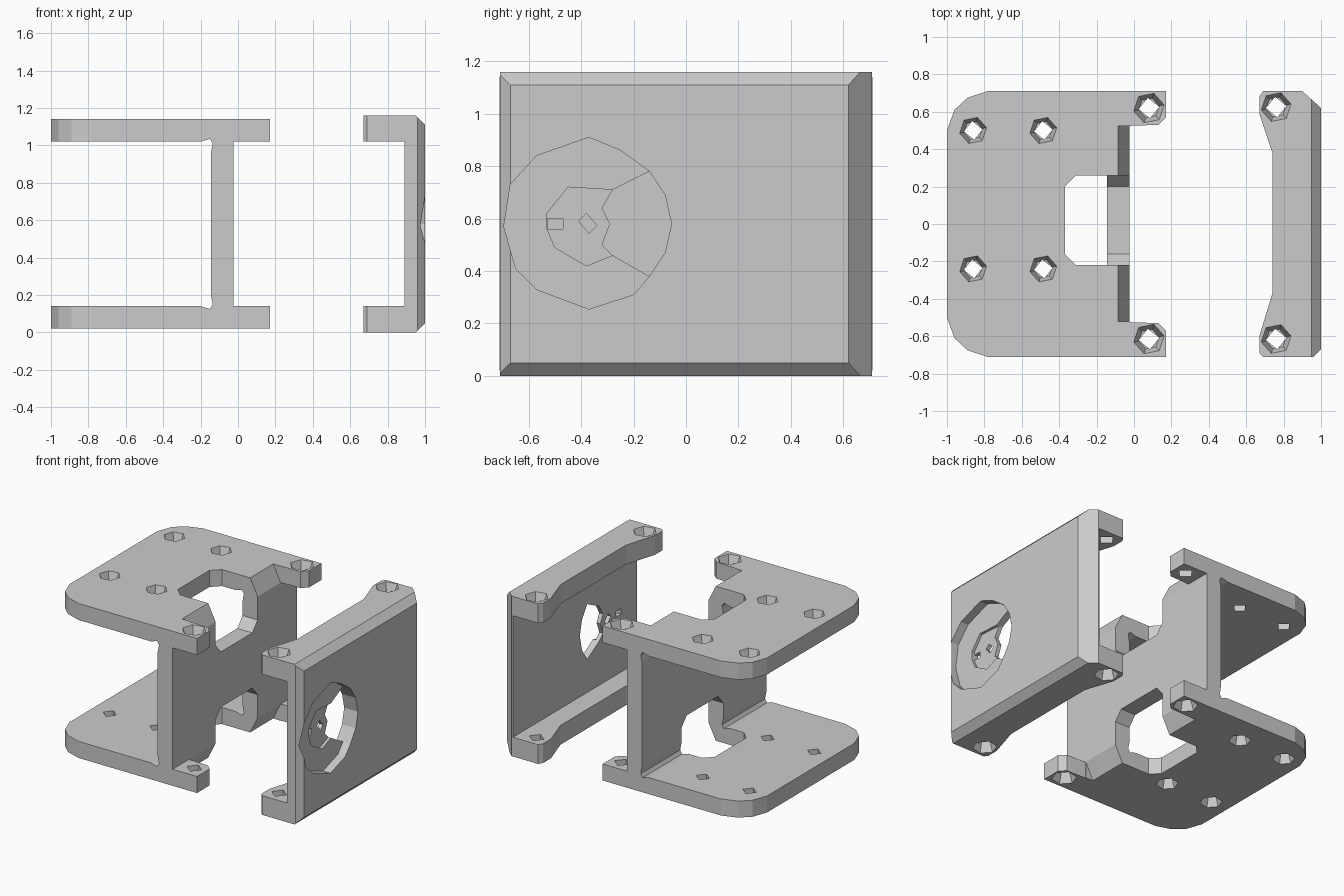
import bpy, bmesh, math
from mathutils import Vector

if "Cube" in bpy.data.objects:
    bpy.data.objects.remove(bpy.data.objects["Cube"])

MID = 0.58  # mirror height of both parts


def prism(name, pts, axis, lo, hi):
    """Extrude a 2D profile along an axis: x -> (y,z), y -> (x,z), z -> (x,y)."""
    place = {'x': lambda p, t: (t, p[0], p[1]),
             'y': lambda p, t: (p[0], t, p[1]),
             'z': lambda p, t: (p[0], p[1], t)}[axis]
    bm = bmesh.new()
    face = bm.faces.new([bm.verts.new(place(p, lo)) for p in pts])
    ext = bmesh.ops.extrude_face_region(bm, geom=[face])
    verts = [v for v in ext['geom'] if isinstance(v, bmesh.types.BMVert)]
    bmesh.ops.translate(bm, verts=verts, vec=Vector(place((0, 0), hi - lo)))
    return finish(name, bm)


def finish(name, bm):
    bmesh.ops.recalc_face_normals(bm, faces=bm.faces[:])
    me = bpy.data.meshes.new(name)
    bm.to_mesh(me)
    bm.free()
    ob = bpy.data.objects.new(name, me)
    bpy.context.collection.objects.link(ob)
    return ob


def combine(ob, tool, op='DIFFERENCE'):
    """Apply a boolean and remove the helper."""
    mod = ob.modifiers.new("cut", 'BOOLEAN')
    mod.operation, mod.solver, mod.object = op, 'EXACT', tool
    bpy.context.view_layer.objects.active = ob
    bpy.ops.object.modifier_apply(modifier=mod.name)
    bpy.data.objects.remove(tool)


def flip(pts):
    return [(a, 2 * MID - b) for a, b in pts]


def cone(x, y, z0, z1, r0, r1, n, turn):
    bm = bmesh.new()
    rings = [[bm.verts.new((x + r * math.cos(turn + i * math.tau / n),
                            y + r * math.sin(turn + i * math.tau / n), z))
              for i in range(n)] for z, r in ((z0, r0), (z1, r1))]
    for ring in rings:
        bm.faces.new(ring)
    for i in range(n):
        j = (i + 1) % n
        bm.faces.new((rings[0][i], rings[0][j], rings[1][j], rings[1][i]))
    return finish("hole_cutter", bm)


def screw_hole(ob, x, y, r, bore, outer):
    """Tapered hexagonal countersinks on both plates with a faceted bore."""
    top = outer + 0.005
    combine(ob, cone(x, y, top - 0.075, top, bore, r, 6, 0.2))
    combine(ob, cone(x, y, 2 * MID - top + 0.075, 2 * MID - top, bore, r, 6, 0.2))
    combine(ob, cone(x, y, -0.2, 1.4, bore, bore, 4, 0.1))


# --- Bracket: H-shaped side profile with small relief grooves at the wall
half = [(0.2, 0.14), (-0.025, 0.14)]
left = [(-0.145, 0.2), (-0.135, 0.15), (-0.15, 0.125), (-0.2, 0.14), (-1.1, 0.14)]
side = ([(-1.1, 0.02), (0.2, 0.02)] + half + flip(half[::-1]) + [(0.2, 1.14), (-1.1, 1.14)]
        + flip(left[::-1]) + left)
bracket = prism("servo_bracket", side, 'y', -0.8, 0.8)

# plan outline: rounded rear corners and two ears
edge = [(-1, 0.5), (-0.96, 0.61), (-0.89, 0.675), (-0.78, 0.712), (0.17, 0.712),
        (0.17, 0.57), (0.13, 0.53), (-0.025, 0.525)]
plan = edge + [(x, -y) for x, y in reversed(edge)]
combine(bracket, prism("plan", plan, 'z', -0.2, 1.4), 'INTERSECT')

# window through both plates, continuing as notches in the wall
window = [(-0.1601, 0.26), (-0.31, 0.26), (-0.37, 0.2), (-0.37, -0.16),
          (-0.31, -0.22), (-0.1601, -0.22)]
combine(bracket, prism("window", window, 'z', -0.2, 1.4))
notch = [(-0.22, 1.3), (-0.22, 0.85), (-0.16, 0.78), (0.2, 0.78), (0.26, 0.85), (0.26, 1.3)]
bevel = [(-0.085, 1.14), (-0.09, 1.15), (0.01, 1.15), (0.01, 1.02), (-0.025, 1.02)]
for prof in (notch, flip(notch)):
    combine(bracket, prism("notch", prof, 'x', -0.3, 0.05))
# sloped plate edge between the ears
for prof in (bevel, flip(bevel)):
    combine(bracket, prism("bevel", prof, 'y', -0.52, 0.524))

for hx in (-0.86, -0.485):
    for hy in (0.5, -0.24):
        screw_hole(bracket, hx, hy, 0.075, 0.05, 1.14)
for hy in (0.62, -0.615):
    screw_hole(bracket, 0.08, hy, 0.085, 0.055, 1.14)

# --- Cover panel: C-shaped side profile with chamfered outer edges
low = [(0.6, 0.14), (0.6, 0), (0.95, 0), (1, 0.05)]
c_shape = low + flip(low[::-1]) + [(0.89, 1.02), (0.89, 0.14)]
panel = prism("cover_panel", c_shape, 'y', -0.8, 0.8)
outline = [(1, 0.62), (0.9, 0.71), (0.69, 0.71), (0.67, 0.68), (0.67, 0.59), (0.74, 0.38),
           (0.74, -0.37), (0.67, -0.6), (0.67, -0.69), (0.69, -0.71), (0.96, -0.71), (1, -0.67)]
combine(panel, prism("outline", outline, 'z', -0.2, 1.4), 'INTERSECT')

# round pocket, open sector, hub recess with centre hole and slot
rim = [(-0.14, 0.78), (-0.08, 0.69), (-0.055, 0.58), (-0.08, 0.47), (-0.14, 0.38)]
pocket = rim + [(-0.2, 0.31), (-0.37, 0.255), (-0.57, 0.33), (-0.65, 0.41), (-0.695, 0.57),
                (-0.67, 0.73), (-0.57, 0.84), (-0.37, 0.91), (-0.25, 0.86)]
inner = [(-0.28, 0.46), (-0.32, 0.5), (-0.29, 0.58), (-0.32, 0.64), (-0.28, 0.71)]
hub = inner + [(-0.45, 0.72), (-0.53, 0.62), (-0.53, 0.56), (-0.5, 0.49), (-0.38, 0.42)]
combine(panel, prism("pocket", pocket, 'x', 0.94, 1.1))
combine(panel, prism("sector", rim + inner, 'x', 0.8, 1.1))
combine(panel, prism("hub", hub, 'x', 0.92, 1.1))
diamond = [(-0.41, 0.59), (-0.38, 0.62), (-0.34, 0.575), (-0.37, 0.545)]
slot = [(-0.528, 0.56), (-0.47, 0.56), (-0.47, 0.6), (-0.528, 0.6)]
for prof in (diamond, slot):
    combine(panel, prism("hole", prof, 'x', 0.8, 1.1))
for hy in (0.625, -0.615):
    screw_hole(panel, 0.76, hy, 0.083, 0.055, 1.16)
